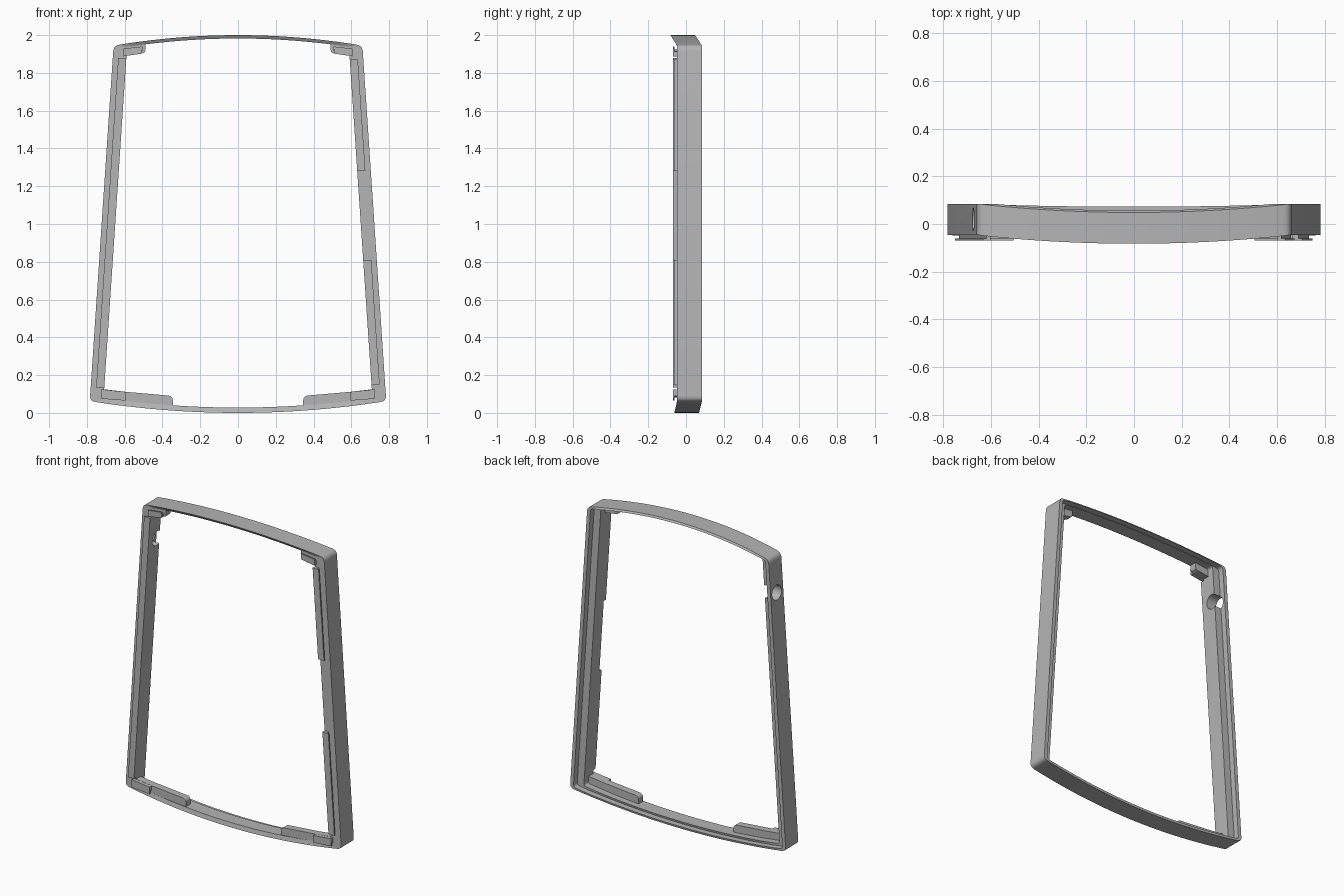
import bpy, bmesh, math
from mathutils import Vector

cube = bpy.data.objects.get("Cube")
if cube:
    bpy.data.objects.remove(cube, do_unlink=True)

grey = bpy.data.materials.new("mid grey plastic")
grey.use_nodes = True
colour = (0.46, 0.46, 0.46, 1)
grey.diffuse_color = colour
grey.node_tree.nodes["Principled BSDF"].inputs["Base Color"].default_value = colour


def add_object(name, bm):
    bmesh.ops.recalc_face_normals(bm, faces=bm.faces)
    mesh = bpy.data.meshes.new(name)
    bm.to_mesh(mesh)
    bm.free()
    mesh.materials.append(grey)
    obj = bpy.data.objects.new(name, mesh)
    bpy.context.collection.objects.link(obj)
    return obj


# Tapered outline: straight sides, bowed top and bottom
def side(z, t=0):
    return 0.789 - 0.067 * z - t


def top(x, t=0):
    return 2 - t - 0.055 * (x / 0.655) ** 2


def bottom(x, t=0):
    return t + 0.06 * (x / 0.77) ** 2


def forward_bow(z):
    return -0.65 * max(0, z - 1.945) - 0.25 * max(0, 0.06 - z)


def corner(a, b, c, n=5):
    a, b, c = Vector(a), Vector(b), Vector(c)
    return [a * (1 - s) ** 2 + b * 2 * s * (1 - s) + c * s * s
            for s in (i / n for i in range(n + 1))]


def outline(ts, tt, tb, r):
    cx = side(1.945 - tt, ts)
    cz = top(cx, tt)
    bx = side(0.06 + tb, ts)
    bz = bottom(bx, tb)
    n = 14
    half = [Vector((x, top(x, tt))) for x in ((cx - r) * i / n for i in range(n))]
    half += corner((cx - r, top(cx - r, tt)), (cx, cz), (side(cz - r, ts), cz - r))
    half += corner((side(bz + r, ts), bz + r), (bx, bz), (bx - r, bottom(bx - r, tb)))
    half += [Vector((x, bottom(x, tb))) for x in ((bx - r) * (1 - i / n) for i in range(1, n + 1))]
    return half + [Vector((-p.x, p.y)) for p in reversed(half[1:-1])]


# Frame body: stepped section swept round the outline
outer = outline(0, 0, 0, 0.03)
inner = outline(0.072, 0.018, 0.028, 0.015)
rim = outline(0.024, 0.012, 0.014, 0.02)
section = [(outer, -0.047), (outer, 0.084), (rim, 0.084),
           (rim, 0.045), (inner, 0.045), (inner, -0.047)]
bm = bmesh.new()
rings = [[bm.verts.new((p.x, y + forward_bow(p.y), p.y)) for p in loop]
         for loop, y in section]
for k, a in enumerate(rings):
    b = rings[(k + 1) % len(rings)]
    for i in range(len(a)):
        j = (i + 1) % len(a)
        bm.faces.new((a[i], a[j], b[j], b[i]))
frame = add_object("frame", bm)

# Round hole through one side
bpy.ops.mesh.primitive_cylinder_add(vertices=32, radius=0.048, depth=0.3,
                                    location=(-0.65, 0.02, 1.71),
                                    rotation=(0, math.pi / 2, 0))
cutter = bpy.context.object
cutter.hide_render = True
hole = frame.modifiers.new("side_hole", "BOOLEAN")
hole.operation = "DIFFERENCE"
hole.solver = "EXACT"
hole.object = cutter
bpy.ops.object.select_all(action="DESELECT")
frame.select_set(True)
bpy.context.view_layer.objects.active = frame
bpy.ops.object.modifier_apply(modifier=hole.name)
bpy.data.objects.remove(cutter, do_unlink=True)
frame.select_set(True)
bpy.ops.object.shade_smooth_by_angle(angle=math.radians(30))


# Flat prism from an x-z profile
def plate(name, pts, y0, y1, sign=1):
    bm = bmesh.new()
    front = [bm.verts.new((sign * x, y0, z)) for x, z in pts]
    back = [bm.verts.new((sign * x, y1, z)) for x, z in pts]
    bm.faces.new(front)
    bm.faces.new(back)
    for i in range(len(pts)):
        j = (i + 1) % len(pts)
        bm.faces.new((front[i], front[j], back[j], back[i]))
    return add_object(name, bm)


# Side rails: neck on the front face with a lip overhanging outwards
def rail(name, sign, z0, z1):
    for part, t, y0, y1 in (("neck", 0.045, -0.062, -0.045), ("lip", 0.029, -0.07, -0.061)):
        pts = [(side(z0, t), z0), (side(z1, t), z1),
               (side(z1, 0.072), z1), (side(z0, 0.072), z0)]
        plate(name + "_" + part, pts, y0, y1, sign)


rail("right_rail", -1, 0.135, 1.88)
rail("left_upper_rail", 1, 1.28, 1.87)
rail("left_lower_rail", 1, 0.15, 0.81)

for label, sign in (("left", 1), ("right", -1)):
    # Bottom tabs with a rounded inner end
    xs = [0.71, 0.6, 0.5, 0.42, 0.345]
    pts = [(x, bottom(x, 0.02)) for x in xs]
    pts += [tuple(p) for p in corner((0.345, 0.065), (0.345, 0.088), (0.37, 0.092))]
    pts += [(0.6, 0.112), (0.71, 0.125)]
    plate(label + "_bottom_tab", pts, -0.047, 0.0, sign)

    # Bottom corner clips
    plate(label + "_bottom_clip_neck",
          [(0.595, 0.082), (0.725, 0.09), (0.725, 0.125), (0.595, 0.111)], -0.062, -0.04, sign)
    plate(label + "_bottom_clip_lip",
          [(0.595, 0.065), (0.725, 0.075), (0.725, 0.125), (0.595, 0.111)], -0.07, -0.061, sign)

    # Top corner blocks and clips
    block = [(0.49, 1.955), (0.49, 1.92), (0.495, 1.908), (0.51, 1.902),
             (0.605, 1.888), (0.605, 1.94)]
    plate(label + "_top_block", block, -0.047, 0.0, sign)
    plate(label + "_top_clip_neck",
          [(0.505, 1.925), (0.51, 1.902), (0.605, 1.888), (0.605, 1.912)], -0.062, -0.04, sign)
    plate(label + "_top_clip_lip",
          [(0.505, 1.94), (0.51, 1.902), (0.605, 1.888), (0.605, 1.928)], -0.07, -0.061, sign)
